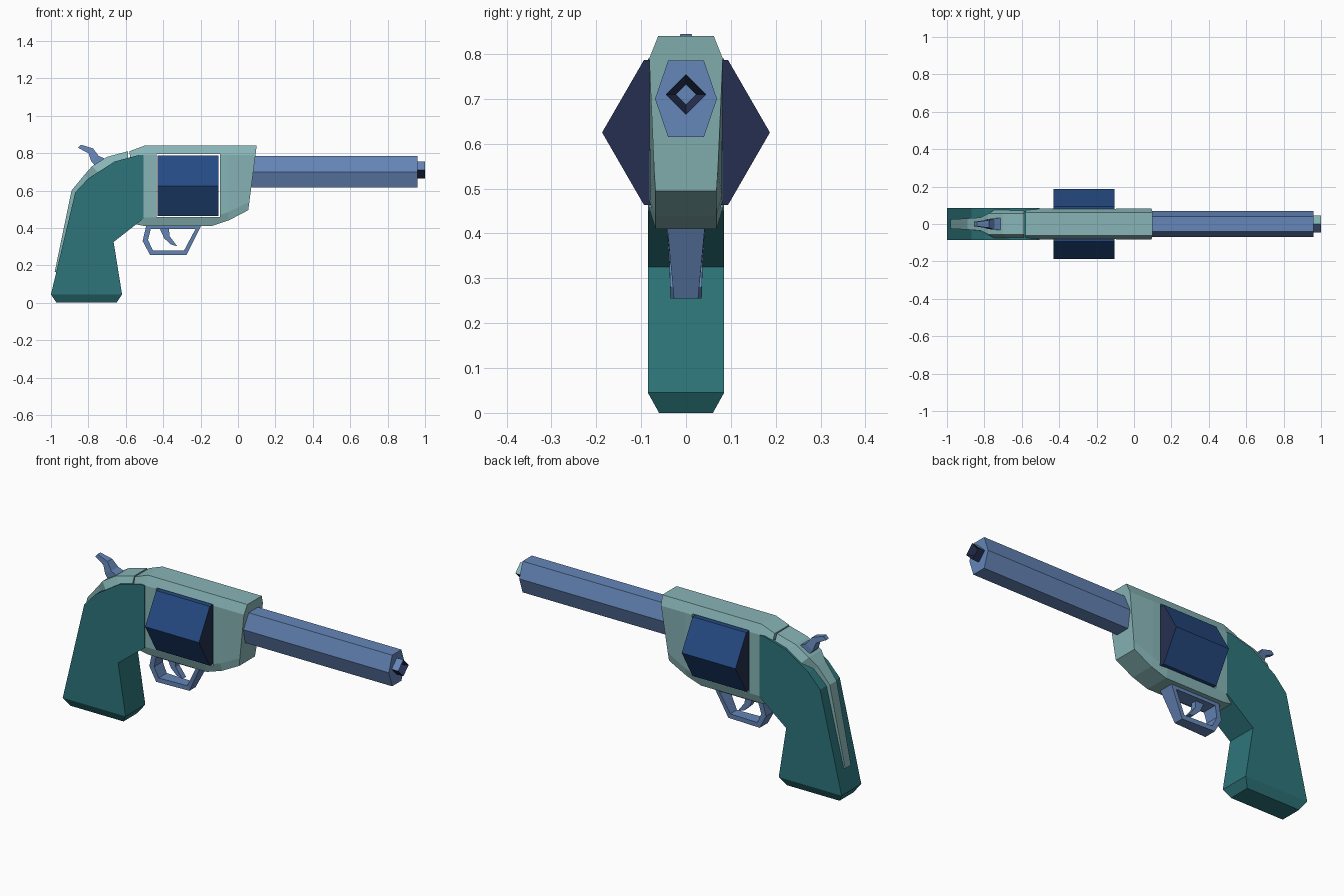
import bpy, bmesh, math

if "Cube" in bpy.data.objects:
    bpy.data.objects.remove(bpy.data.objects["Cube"])


def material(name, hex_code):
    rgb = [int(hex_code[i:i + 2], 16) / 255 for i in (0, 2, 4)]
    lin = [c / 12.92 if c <= 0.04045 else ((c + 0.055) / 1.055) ** 2.4 for c in rgb]
    m = bpy.data.materials.new(name)
    m.diffuse_color = (*lin, 1)
    m.use_nodes = True
    m.node_tree.nodes["Principled BSDF"].inputs["Base Color"].default_value = m.diffuse_color
    return m


PALE = material("pale_teal", "88B5B7")
TEAL = material("dark_teal", "2D757A")
STEEL = material("steel_blue", "6586B8")
BLUE = material("deep_blue", "254A82")
NAVY = material("navy", "252F50")


def loft(name, rings, mats, wrap=False, rule=None):
    """Skin a series of closed rings; cap both ends unless wrapped."""
    bm = bmesh.new()
    vs = [[bm.verts.new(p) for p in r] for r in rings]
    n = len(rings[0])
    pairs = list(zip(vs, vs[1:])) + ([(vs[-1], vs[0])] if wrap else [])
    for a, b in pairs:
        for i in range(n):
            j = (i + 1) % n
            bm.faces.new((a[i], a[j], b[j], b[i]))
    if not wrap:
        bm.faces.new(vs[0])
        bm.faces.new(vs[-1])
    bmesh.ops.recalc_face_normals(bm, faces=bm.faces[:])
    if rule:
        for f in bm.faces:
            f.material_index = rule(f)
    me = bpy.data.meshes.new(name)
    bm.to_mesh(me)
    bm.free()
    for m in mats:
        me.materials.append(m)
    ob = bpy.data.objects.new(name, me)
    bpy.context.collection.objects.link(ob)
    return ob


def side(pts, s):
    """Profile points (x, z, half width) placed on one side."""
    return [(x, s * w, z) for x, z, w in pts]


def prism(name, pts, mat):
    return loft(name, [side(pts, -1), side(pts, 1)], [mat])


def ngon(x, z, ry, rz, n, start=0.0):
    return [(x, ry * math.cos(start + math.tau * i / n),
             z + rz * math.sin(start + math.tau * i / n)) for i in range(n)]


# Grip with tapered foot
grip = [(-1.0, .045), (-.62, .045), (-.665, .325), (-.505, .45), (-.505, .79),
        (-.53, .79), (-.66, .755), (-.80, .665), (-.87, .59)]
prism("grip", [(x, z, .085) for x, z in grip], TEAL)


def rect(x0, x1, y, z):
    return [(x0, -y, z), (x1, -y, z), (x1, y, z), (x0, y, z)]


loft("grip_foot", [rect(-.97, -.65, .06, 0), rect(-1.0, -.62, .085, .045)], [TEAL])

# Back strap: outer and inner edge (x, z, half width) at each station
strap = [((-.98, .165, .025), (-.95, .165, .025)),
         ((-.89, .60, .03), (-.86, .58, .03)),
         ((-.82, .685, .035), (-.79, .65, .04)),
         ((-.78, .73, .055), (-.74, .69, .08)),
         ((-.70, .78, .055), (-.66, .735, .082)),
         ((-.588, .81, .055), (-.588, .75, .082))]
loft("back_strap", [side([o, i], -1) + side([i, o], 1) for o, i in strap], [PALE])

# Frame: stations of (top x, top z, bottom x, bottom z, lower half width)
stations = [(-.58, .81, -.55, .42, .082), (-.50, .84, -.50, .41, .082),
            (-.14, .84, -.14, .41, .082), (-.05, .84, -.05, .44, .08),
            (.10, .84, .055, .495, .071)]
rings = []
for xt, zt, xb, zb, w in stations:
    def at(z):
        return xb + (xt - xb) * (z - zb) / (zt - zb)
    half = [(at(z), z, y) for z, y in
            ((zt, .062), (zt - .05, .082), (zb + .045, w), (zb, .068))]
    rings.append(side(half, -1) + side(half[::-1], 1))
frame = loft("frame", rings, [PALE])

# Window through the frame for the cylinder
cutter = loft("window_cutter", [rect(-.437, -.095, .3, .458),
                                rect(-.437, -.095, .3, .795)], [PALE])
cutter.hide_render = True
mod = frame.modifiers.new("window", 'BOOLEAN')
mod.operation = 'DIFFERENCE'
mod.solver = 'EXACT'
mod.object = cutter
bpy.context.view_layer.update()
cut = bpy.data.meshes.new_from_object(
    frame.evaluated_get(bpy.context.evaluated_depsgraph_get()))
frame.modifiers.clear()
frame.data = cut
bpy.data.objects.remove(cutter)

# Six-sided cylinder with navy ends
loft("cylinder", [ngon(x, .625, .187, .187, 6) for x in (-.43, -.105)],
     [BLUE, NAVY], rule=lambda f: int(abs(f.normal.x) > .5))

# Barrel, taller than wide
barrel = [(.069, .70), (.04, .785), (-.04, .785), (-.069, .70), (-.04, .615), (.04, .615)]
loft("barrel", [[(x, y, z) for y, z in barrel] for x in (.04, .96)], [STEEL])


# Muzzle: diamond tube with a funnel bore, coloured by direction
def muzzle_rule(f):
    c, n = f.calc_center_median(), f.normal
    outside = n.y * c.y + n.z * (c.z - .71) > .005 and abs(n.x) < .1
    if outside and n.z > 0:
        return 1 if n.y < 0 else 2
    return 0


loft("muzzle", [ngon(x, .71, r, r, 4) for x, r in
                ((.95, .045), (1.0, .045), (.965, .024), (.955, .022))],
     [NAVY, STEEL, PALE], rule=muzzle_rule)

# Trigger guard loop
outer = [(-.49, .415, .042), (-.51, .33, .037), (-.47, .255, .035),
         (-.275, .255, .027), (-.195, .415, .042)]
inner = [(-.467, .393, .042), (-.481, .335, .037), (-.455, .28, .035),
         (-.288, .28, .028), (-.228, .393, .041)]
loft("trigger_guard", [side(outer, -1), side(outer, 1), side(inner, 1), side(inner, -1)],
     [STEEL], wrap=True)

# Trigger
prism("trigger", [(x, z, .016) for x, z in
                  ((-.42, .40), (-.37, .40), (-.365, .355), (-.325, .302),
                   (-.36, .312), (-.395, .345))], STEEL)

# Hammer, widening toward its root; (upper edge, lower edge) stations
hammer = [((-.84, .845, .012), (-.855, .828, .012)),
          ((-.775, .825, .02), (-.80, .80, .02)),
          ((-.745, .785, .03), (-.785, .757, .026)),
          ((-.70, .765, .034), (-.75, .715, .03))]
loft("hammer", [side([u, l], -1) + side([l, u], 1) for u, l in hammer], [STEEL])
